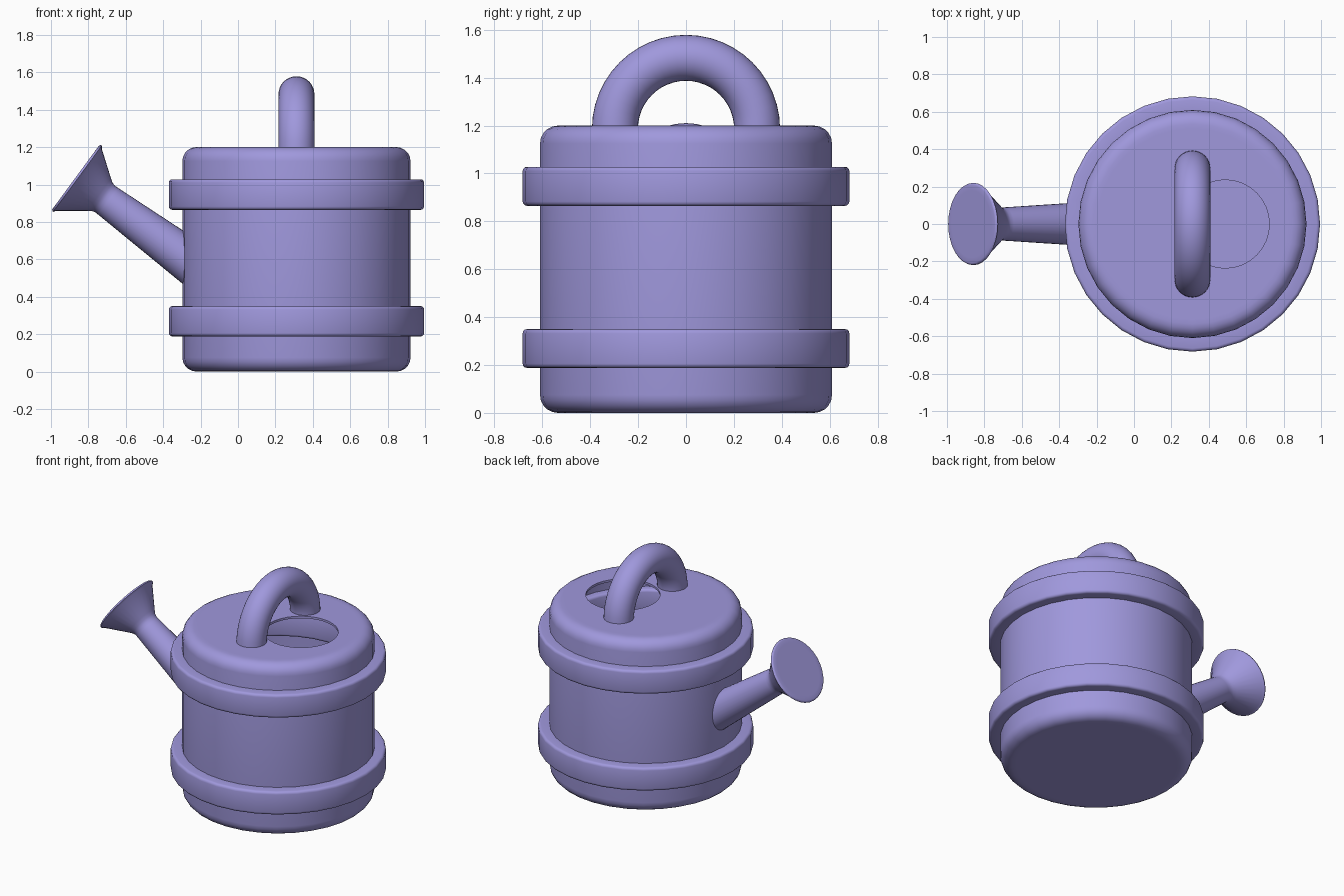
import bpy, bmesh, math
from mathutils import Vector, Matrix

if "Cube" in bpy.data.objects:
    bpy.data.objects.remove(bpy.data.objects["Cube"])

CX = 0.3125   # axis of the can
SEG = 32

violet = bpy.data.materials.new("soft violet")
violet.diffuse_color = (0.35, 0.315, 0.72, 1)
violet.use_nodes = True
violet.node_tree.nodes["Principled BSDF"].inputs["Base Color"].default_value = violet.diffuse_color


def finish(name, bm, matrix=Matrix(), thickness=0, angle=40):
    bmesh.ops.recalc_face_normals(bm, faces=bm.faces[:])
    bm.transform(matrix)
    me = bpy.data.meshes.new(name)
    bm.to_mesh(me)
    bm.free()
    me.materials.append(violet)
    ob = bpy.data.objects.new(name, me)
    bpy.context.collection.objects.link(ob)
    bpy.ops.object.select_all(action='DESELECT')
    ob.select_set(True)
    bpy.context.view_layer.objects.active = ob
    if thickness:
        m = ob.modifiers.new("wall", 'SOLIDIFY')
        m.thickness = thickness
        m.offset = -1
        bpy.ops.object.modifier_apply(modifier="wall")
    bpy.ops.object.shade_smooth_by_angle(angle=math.radians(angle))
    return ob


def circle(bm, r, z, cx=0):
    return [bm.verts.new((cx + r * math.cos(2 * math.pi * i / SEG),
                          r * math.sin(2 * math.pi * i / SEG), z)) for i in range(SEG)]


def skin(bm, loops, closed=False):
    pairs = list(zip(loops, loops[1:])) + ([(loops[-1], loops[0])] if closed else [])
    for a, b in pairs:
        for i in range(SEG):
            j = (i + 1) % SEG
            bm.faces.new((a[i], a[j], b[j], b[i]))


def arc(r, z, rad, a0, a1, n=5):
    pts = []
    for i in range(n + 1):
        a = math.radians(a0 + (a1 - a0) * i / n)
        pts.append((r + rad * math.cos(a), z + rad * math.sin(a)))
    return pts


# Hollow body with rounded edges and an off-centre filling hole in the top
R, H, B = 0.61, 1.2, 0.075
prof = [(0.51, 0)] + arc(R - B, B, B, -90, 0) + arc(R - B, H - B, B, 0, 90) + [(0.51, H)]
bm = bmesh.new()
loops = [circle(bm, r, z) for r, z in prof]
loops.append(circle(bm, 0.236, H, 0.175))
skin(bm, loops)
bm.faces.new(loops[0][::-1])
finish("can_body", bm, Matrix.Translation((CX, 0, 0)), thickness=0.015)

# Two rounded hoops that pass through the wall
for name, z0, z1 in (("lower_hoop", 0.188, 0.35), ("upper_hoop", 0.865, 1.028)):
    b, ri, ro = 0.018, 0.545, 0.6825
    prof = (arc(ro - b, z0 + b, b, -90, 0, 3) + arc(ro - b, z1 - b, b, 0, 90, 3)
            + arc(ri + b, z1 - b, b, 90, 180, 3) + arc(ri + b, z0 + b, b, 180, 270, 3))
    bm = bmesh.new()
    skin(bm, [circle(bm, r, z) for r, z in prof], closed=True)
    finish(name, bm, Matrix.Translation((CX, 0, 0)))

# Tapered spout with flared sprinkler head, lathed along a tilted axis
face = Vector((-0.868, 0, 1.038))
axis = Vector((-0.806, 0, 0.592))
tilt = Matrix.Translation(face) @ axis.to_track_quat('Z', 'Y').to_matrix().to_4x4()
prof = ([(0.121, -0.82), (0.089, -0.215), (0.088, -0.195), (0.094, -0.175), (0.108, -0.155),
         (0.206, -0.022)] + arc(0.208, -0.012, 0.012, 0, 90, 3) + [(0.18, 0)])
bm = bmesh.new()
loops = [circle(bm, r, z) for r, z in prof]
skin(bm, loops)
bm.faces.new(loops[0][::-1])
bm.faces.new(loops[-1])
finish("spout", bm, tilt)

# Arched carrying handle across the top
bm = bmesh.new()
loops = []
for k in range(25):
    a = math.pi * k / 24
    loop = []
    for i in range(SEG):
        t = 2 * math.pi * i / SEG
        r = 0.297 + 0.096 * math.cos(t)
        loop.append(bm.verts.new((0.096 * math.sin(t), r * math.cos(a), r * math.sin(a))))
    loops.append(loop)
skin(bm, loops)
bm.faces.new(loops[0][::-1])
bm.faces.new(loops[-1])
finish("handle", bm, Matrix.Translation((CX, 0, 1.186)))
